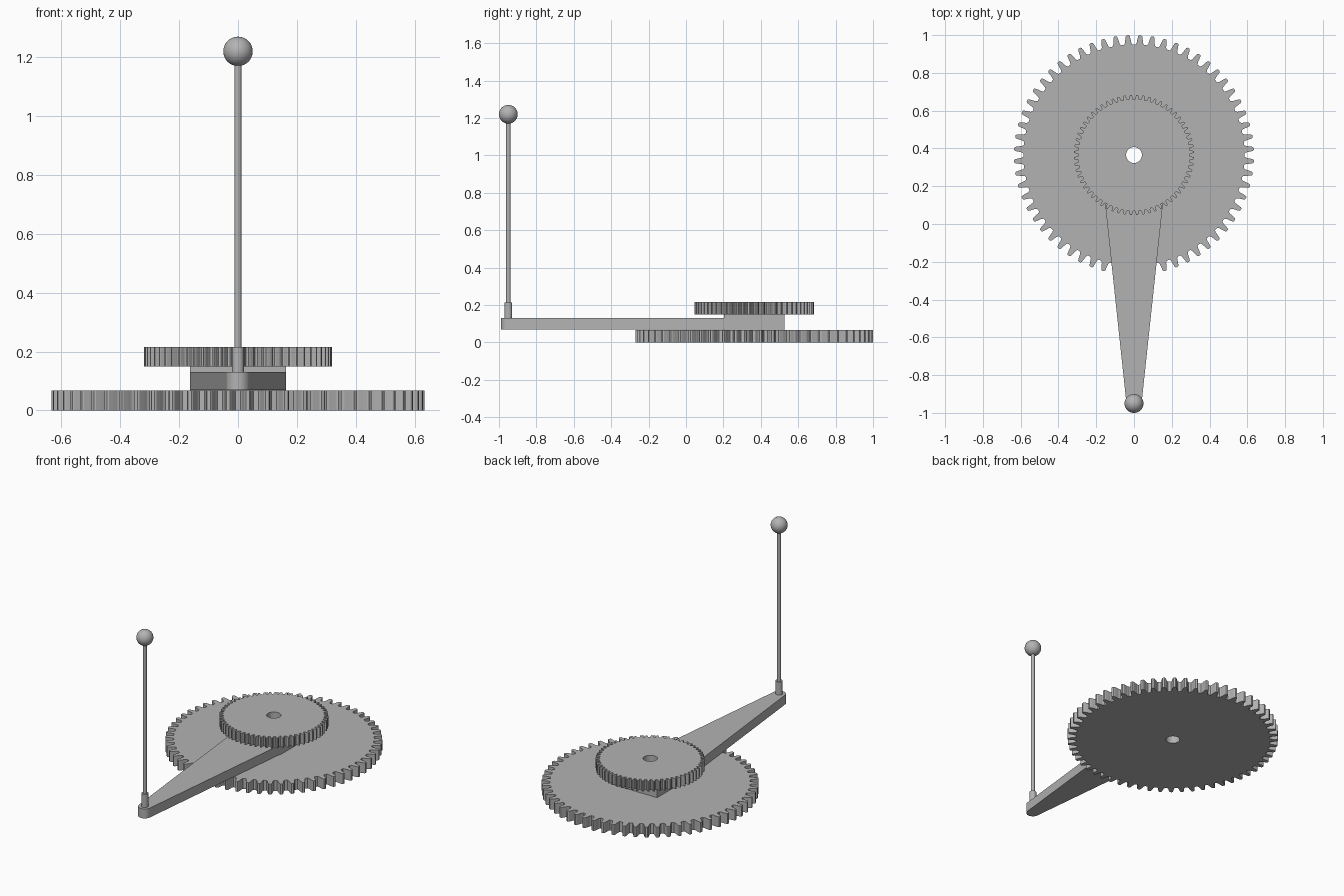
import bpy, bmesh
from math import sin, cos, pi, radians

if "Cube" in bpy.data.objects:
    bpy.data.objects.remove(bpy.data.objects["Cube"], do_unlink=True)

grey = bpy.data.materials.new("plain_grey")
grey.use_nodes = True
grey.diffuse_color = (0.45, 0.45, 0.45, 1)
grey.node_tree.nodes["Principled BSDF"].inputs["Base Color"].default_value = (0.45, 0.45, 0.45, 1)

AXLE_Y, PIN_Y, BORE = 0.365, -0.95, 0.042


def finish(obj, name):
    obj.name = obj.data.name = name
    obj.data.materials.append(grey)
    return obj


def smooth(obj):
    bpy.ops.object.select_all(action='DESELECT')
    obj.select_set(True)
    bpy.context.view_layer.objects.active = obj
    bpy.ops.object.shade_smooth_by_angle(angle=radians(30))


def circle(r, cy, n, start=0.0, sweep=2 * pi):
    return [(r * cos(start + sweep * i / n), cy + r * sin(start + sweep * i / n)) for i in range(n)]


def plate(name, loops, z0, z1):
    """Extruded flat plate; the first loop is the outline, others are holes."""
    bm = bmesh.new()
    edges = []
    for loop in loops:
        vs = [bm.verts.new((x, y, z0)) for x, y in loop]
        edges += [bm.edges.new((vs[i - 1], vs[i])) for i in range(len(vs))]
    bmesh.ops.triangle_fill(bm, edges=edges, use_beauty=True)
    top = bmesh.ops.extrude_face_region(bm, geom=bm.faces[:])["geom"]
    bmesh.ops.translate(bm, vec=(0, 0, z1 - z0), verts=[g for g in top if isinstance(g, bmesh.types.BMVert)])
    bmesh.ops.recalc_face_normals(bm, faces=bm.faces[:])
    mesh = bpy.data.meshes.new(name)
    bm.to_mesh(mesh)
    bm.free()
    obj = bpy.data.objects.new(name, mesh)
    bpy.context.collection.objects.link(obj)
    return finish(obj, name)


def gear(name, teeth, root, tip, z0, z1):
    # Half tooth: position within the pitch, and height from root to tip
    half = [(-0.36, 0), (-0.27, 0.2), (-0.22, 0.55), (-0.16, 0.9), (-0.09, 1)]
    tooth = half + [(-a, h) for a, h in reversed(half)]
    outline = []
    for t in range(teeth):
        for a, h in tooth:
            ang, r = pi / 2 + 2 * pi * (t + 0.5 + a) / teeth, root + (tip - root) * h
            outline.append((r * cos(ang), AXLE_Y + r * sin(ang)))
    return plate(name, [outline, circle(BORE, AXLE_Y, 32)], z0, z1)


def cylinder(name, r, z0, z1):
    bpy.ops.mesh.primitive_cylinder_add(vertices=24, radius=r, depth=z1 - z0, location=(0, PIN_Y, (z0 + z1) / 2))
    obj = finish(bpy.context.object, name)
    smooth(obj)


# Two gears on one axle
gear("large_gear", 60, 0.585, 0.635, 0, 0.067)
gear("small_gear", 60, 0.295, 0.319, 0.15, 0.216)

# Square hub between the gears, with the tapered arm reaching forward
W, Y0, Y1 = 0.163, 0.202, 0.527
plate("hub_block", [[(-W, Y0), (W, Y0), (W, Y1), (-W, Y1)], circle(BORE, AXLE_Y, 32)], 0.067, 0.15)
tip = circle(0.04, PIN_Y, 16, pi, pi) + [(0.04, PIN_Y)]
plate("arm", [tip + [(W, Y0), (-W, Y0)]], 0.07, 0.131)

# Upright pin with its socket and ball
cylinder("pin_socket", 0.021, 0.131, 0.215)
cylinder("pin_rod", 0.012, 0.2, 1.19)
bpy.ops.mesh.primitive_uv_sphere_add(segments=32, ring_count=16, radius=0.05, location=(0, PIN_Y, 1.22))
smooth(finish(bpy.context.object, "pin_ball"))
